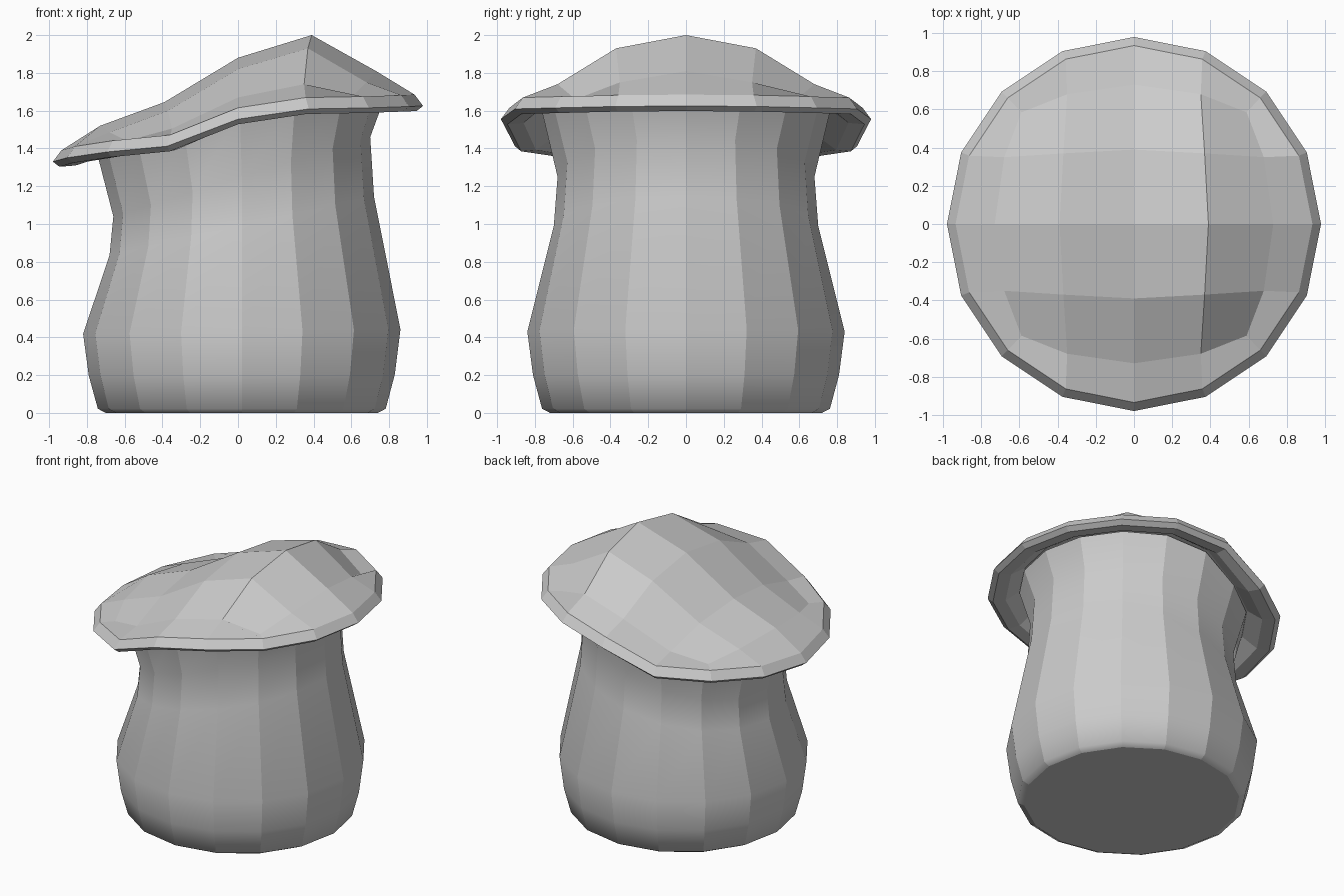
import bpy, bmesh, math

if "Cube" in bpy.data.objects:
    bpy.data.objects.remove(bpy.data.objects["Cube"])

N = 16


def interp(x, pts):
    """Piecewise-linear lookup."""
    if x <= pts[0][0]:
        return pts[0][1]
    for (x0, z0), (x1, z1) in zip(pts, pts[1:]):
        if x <= x1:
            return z0 + (z1 - z0) * (x - x0) / (x1 - x0)
    return pts[-1][1]


def rim_z(c):
    """Wavy height of the cap rim at a given x."""
    return interp(c, [(-.98, 1.33), (-.91, 1.35), (-.71, 1.38), (-.38, 1.41),
                      (0, 1.555), (.38, 1.61), (.71, 1.615), (.98, 1.625)])


def ring(bm, r, zf, cx=0.0):
    out = []
    for k in range(N):
        a = 2 * math.pi * k / N
        x, y = r * math.cos(a), r * math.sin(a)
        out.append(bm.verts.new((x + cx, y, zf(math.cos(a)))))
    return out


def bridge(bm, a, b):
    for k in range(N):
        m = (k + 1) % N
        bm.faces.new((a[k], a[m], b[m], b[k]))


def finish(bm, name):
    bmesh.ops.recalc_face_normals(bm, faces=bm.faces[:])
    me = bpy.data.meshes.new(name)
    bm.to_mesh(me)
    bm.free()
    ob = bpy.data.objects.new(name, me)
    bpy.context.collection.objects.link(ob)
    return ob


# Stem: lathed 16-sided profile (radius, mean z, tilt along x)
bm = bmesh.new()
profile = [(.72, 0, 0), (.762, .022, 0), (.81, .2, .003), (.84, .43, .012),
           (.70, .99, .155), (.68, 1.25, .21)]
rings = [ring(bm, r, lambda c, z=z, t=t: z + t * c, .02) for r, z, t in profile]
rings.append(ring(bm, .76, lambda c: rim_z(c * .85) + .03, .01))
for a, b in zip(rings, rings[1:]):
    bridge(bm, a, b)
base = bm.faces.new(rings[0])
bm.faces.new(rings[-1])
for f in bm.faces:
    f.smooth = len(f.verts) == 4
# upright edges stay sharp, the profile is smooth
for a, b in zip(rings, rings[1:]):
    for u, v in zip(a, b):
        bm.edges.get((u, v)).smooth = False
for e in base.edges:
    e.smooth = False
finish(bm, "mushroom_stem")

# Cap crown: a 4 x 4 quad patch rounded towards the rim
bm = bmesh.new()
plan = {(0, 0): (0, 0), (1, 0): (.39, 0), (1, 1): (.37, .37),
        (2, 0): (.73, 0), (2, 1): (.68, .35), (2, 2): (.59, .585)}
heights = {-2: (1.52, 1.485, 1.44), -1: (1.645, 1.60, 1.505),
           0: (1.88, 1.82, 1.67), 1: (2.0, 1.93, 1.74), 2: (1.81, 1.75, 1.66)}
grid = {}
for i in range(-2, 3):
    for j in range(-2, 3):
        p, q = abs(i), abs(j)
        x, y = plan[(p, q)] if p >= q else plan[(q, p)][::-1]
        grid[i, j] = bm.verts.new((math.copysign(x, i), math.copysign(y, j),
                                   heights[i][q]))
for i in range(-2, 2):
    for j in range(-2, 2):
        bm.faces.new((grid[i, j], grid[i + 1, j], grid[i + 1, j + 1], grid[i, j + 1]))
border = sorted((v for (i, j), v in grid.items() if max(abs(i), abs(j)) == 2),
                key=lambda v: math.atan2(v.co.y, v.co.x) % (2 * math.pi))

# Cap rim, lip and underside (radius, offset from the rim height)
rings = [border]
for r, dz in [(.935, .06), (.98, 0), (.945, -.027), (.86, -.02), (.76, .05)]:
    rings.append(ring(bm, r, lambda c, dz=dz: rim_z(c * .98) + dz))
for a, b in zip(rings, rings[1:]):
    bridge(bm, a, b)
bm.faces.new(rings[-1])
finish(bm, "mushroom_cap")
